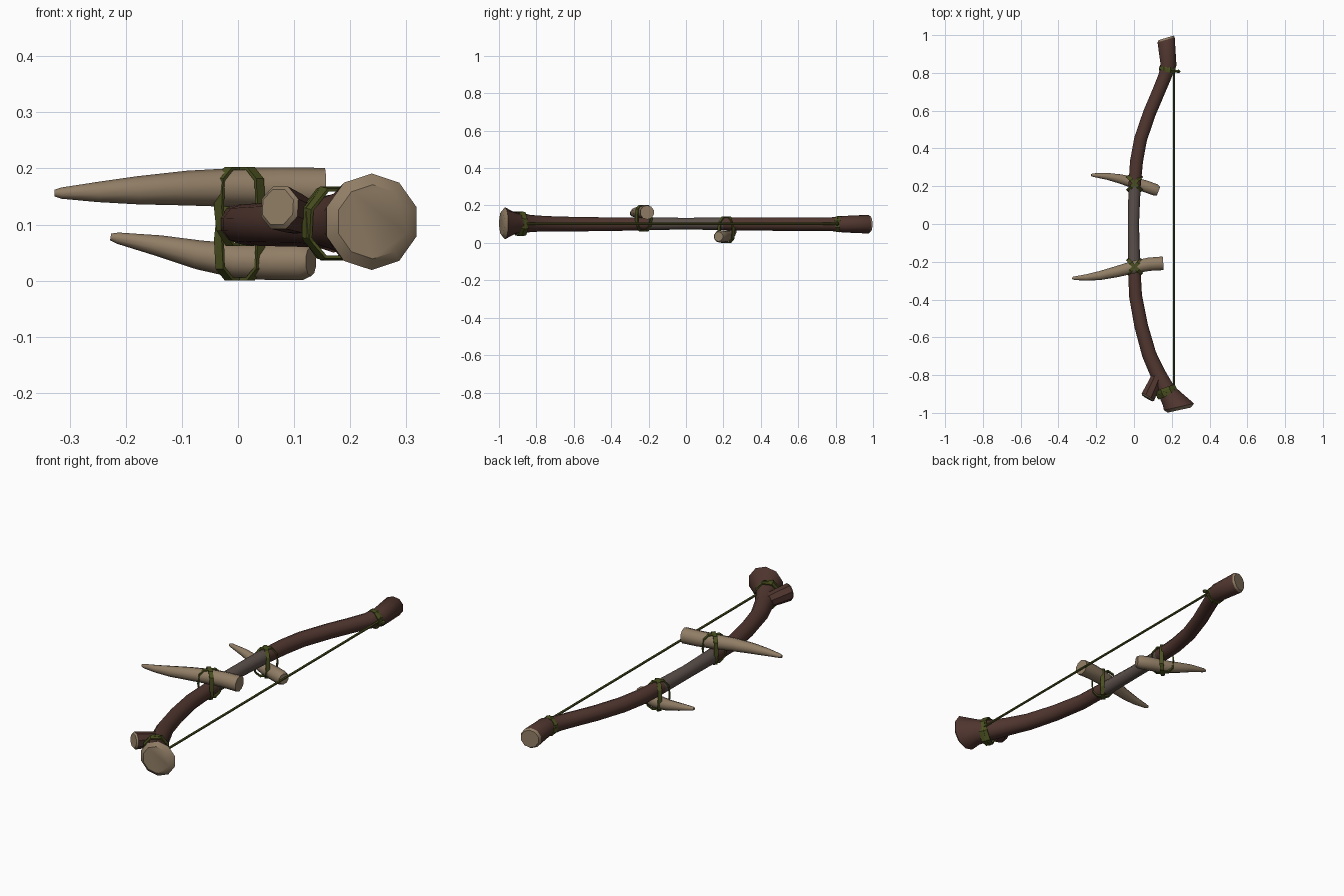
import bpy, bmesh, math
from mathutils import Vector

if "Cube" in bpy.data.objects:
    bpy.data.objects.remove(bpy.data.objects["Cube"])

def material(name, rgb):
    m = bpy.data.materials.new(name)
    m.diffuse_color = (*rgb, 1)
    m.use_nodes = True
    m.node_tree.nodes["Principled BSDF"].inputs["Base Color"].default_value = m.diffuse_color
    return m

BARK = material("dark bark", (0.080, 0.036, 0.028))
BONE = material("pale bone", (0.28, 0.205, 0.13))
VINE = material("green vine", (0.068, 0.078, 0.014))
GRIP = material("grey grip", (0.105, 0.080, 0.070))

def finish(name, bm, mats, angle=40):
    bmesh.ops.recalc_face_normals(bm, faces=bm.faces)
    me = bpy.data.meshes.new(name)
    bm.to_mesh(me)
    bm.free()
    for m in mats:
        me.materials.append(m)
    ob = bpy.data.objects.new(name, me)
    bpy.context.collection.objects.link(ob)
    bpy.ops.object.select_all(action='DESELECT')
    ob.select_set(True)
    bpy.context.view_layer.objects.active = ob
    bpy.ops.object.shade_smooth_by_angle(angle=math.radians(angle))
    return ob

def loft(name, rings, mats, sides=10, rule=None, ends=None):
    """Skin rings (x, y, z, radius); ends maps a ring index to its own axis."""
    bm = bmesh.new()
    pts = [Vector(r[:3]) for r in rings]
    loops = []
    for i, r in enumerate(rings):
        axis = pts[min(i + 1, len(pts) - 1)] - pts[max(i - 1, 0)]
        if ends and i in ends:
            axis = Vector(ends[i])
        axis.normalize()
        u = axis.cross(Vector((0, 0, 1))).normalized()
        v = u.cross(axis)
        loops.append([bm.verts.new(pts[i] + r[3] * (u * math.cos(a) + v * math.sin(a)))
                      for a in (math.tau * (k + 0.5) / sides for k in range(sides))])
    for i, (a, b) in enumerate(zip(loops, loops[1:])):
        for k in range(sides):
            f = bm.faces.new((a[k], a[(k + 1) % sides], b[(k + 1) % sides], b[k]))
            f.material_index = rule(i) if rule else 0
    for loop, i in ((loops[0], -1), (loops[-1], len(loops) - 1)):
        bm.faces.new(loop).material_index = rule(i) if rule else 0
    return finish(name, bm, mats)

def band(name, centre, along, up, outline, width, thick=0.006):
    """Flat strap following a closed planar outline given in (along, up)."""
    bm = bmesh.new()
    c, e, u = Vector(centre), Vector(along).normalized(), Vector(up).normalized()
    n = e.cross(u).normalized()
    mid = Vector((sum(p[0] for p in outline), sum(p[1] for p in outline))) / len(outline)
    rows = []
    for p in outline:
        p = Vector(p)
        inner = p - (p - mid).normalized() * thick
        rows.append([bm.verts.new(c + e * q[0] + u * q[1] + n * s * width / 2)
                     for q, s in ((p, -1), (p, 1), (inner, 1), (inner, -1))])
    for a, b in zip(rows, rows[1:] + rows[:1]):
        for k in range(4):
            bm.faces.new((a[k], a[(k + 1) % 4], b[(k + 1) % 4], b[k]))
    return finish(name, bm, [VINE], 30)

def ellipse(a, b, n=8):
    return [(a * math.cos(math.tau * (k + .5) / n), b * math.sin(math.tau * (k + .5) / n))
            for k in range(n)]

# bow limb: flared foot, grey grip in the middle, blunt head, bone-coloured cut ends
limb = [(0.240, -0.985, 0.105, 0.066), (0.238, -0.968, 0.105, 0.086), (0.200, -0.925, 0.105, 0.062),
        (0.170, -0.880, 0.104, 0.050), (0.125, -0.790, 0.103, 0.043), (0.080, -0.690, 0.101, 0.040),
        (0.038, -0.540, 0.100, 0.038), (0.008, -0.380, 0.100, 0.036), (0.000, -0.200, 0.102, 0.034),
        (-0.003, 0.000, 0.103, 0.031), (0.003, 0.200, 0.102, 0.034), (0.013, 0.330, 0.101, 0.036),
        (0.035, 0.450, 0.101, 0.036), (0.083, 0.590, 0.100, 0.036), (0.130, 0.700, 0.100, 0.036),
        (0.163, 0.780, 0.100, 0.037), (0.183, 0.840, 0.100, 0.044), (0.170, 0.975, 0.100, 0.050),
        (0.169, 0.985, 0.100, 0.043)]
last = len(limb) - 2
loft("bow_limb", limb, [BARK, BONE, GRIP],
     rule=lambda i: 1 if i <= 0 or i >= last else 2 if i in (8, 9) else 0,
     ends={0: (-0.22, 1, 0), 1: (-0.22, 1, 0), last: (-0.3, 1, 0), last + 1: (-0.3, 1, 0)})

# cut branch stub beside the foot
loft("branch_stub", [(0.130, -0.790, 0.108, 0.030), (0.100, -0.860, 0.120, 0.037),
                     (0.074, -0.915, 0.130, 0.041), (0.071, -0.922, 0.131, 0.034)],
     [BARK, BONE], sides=8, rule=lambda i: 1 if i >= 2 else 0,
     ends={2: (-0.5, -0.85, 0.1), 3: (-0.5, -0.85, 0.1)})

# two tusks tied across the limb
loft("upper_tusk", [(0.154, -0.208, 0.163, 0.038), (0.080, -0.213, 0.165, 0.037),
                    (0.000, -0.228, 0.166, 0.035), (-0.090, -0.252, 0.165, 0.031),
                    (-0.180, -0.273, 0.161, 0.025), (-0.250, -0.283, 0.158, 0.018),
                    (-0.315, -0.287, 0.156, 0.010), (-0.327, -0.286, 0.156, 0.006)], [BONE])
loft("lower_tusk", [(0.130, 0.174, 0.034, 0.026), (0.115, 0.180, 0.034, 0.033),
                    (0.060, 0.200, 0.034, 0.033), (0.000, 0.218, 0.035, 0.031),
                    (-0.070, 0.238, 0.046, 0.026), (-0.140, 0.252, 0.062, 0.019),
                    (-0.215, 0.259, 0.076, 0.010), (-0.227, 0.259, 0.078, 0.006)], [BONE])

# crossed lashings around limb and tusk
half = [(0.028, 0.203), (0.052, 0.182), (0.056, 0.130), (0.050, 0.090), (0.026, 0.062)]
lash = half + [(-x, z) for x, z in reversed(half)]
for label, y, flip in (("upper", -0.226, False), ("lower", 0.215, True)):
    outline = [(x, 0.203 - z if flip else z) for x, z in lash]
    for i, s in enumerate((1, -1)):
        band(f"{label}_tusk_lashing_{i + 1}", (0.003, y, 0), (0.7, 0.72 * s, 0), (0, 0, 1),
             outline, 0.019)

# crossed wraps where the string meets the limb
for i, s in enumerate((1, -1)):
    band(f"foot_wrap_{i + 1}", (0.170, -0.886, 0.102), (0.88, 0.44 + 0.10 * s, 0),
         (0.05 * s, -0.12 * s, 1), ellipse(0.061, 0.070), 0.026)
    band(f"head_wrap_{i + 1}", (0.176, 0.818, 0.100), (1, -0.22 + 0.13 * s, 0),
         (0, 0.15 * s, 1), ellipse(0.046, 0.046), 0.015)

# bow string with a small knot
loft("bow_string", [(0.212, -0.880, 0.102, 0.006), (0.211, 0.815, 0.102, 0.006)], [VINE], sides=6)
loft("string_knot", [(0.195, 0.808, 0.102, 0.007), (0.225, 0.808, 0.102, 0.007),
                     (0.235, 0.808, 0.102, 0.011), (0.245, 0.806, 0.102, 0.005)], [VINE], sides=6)
